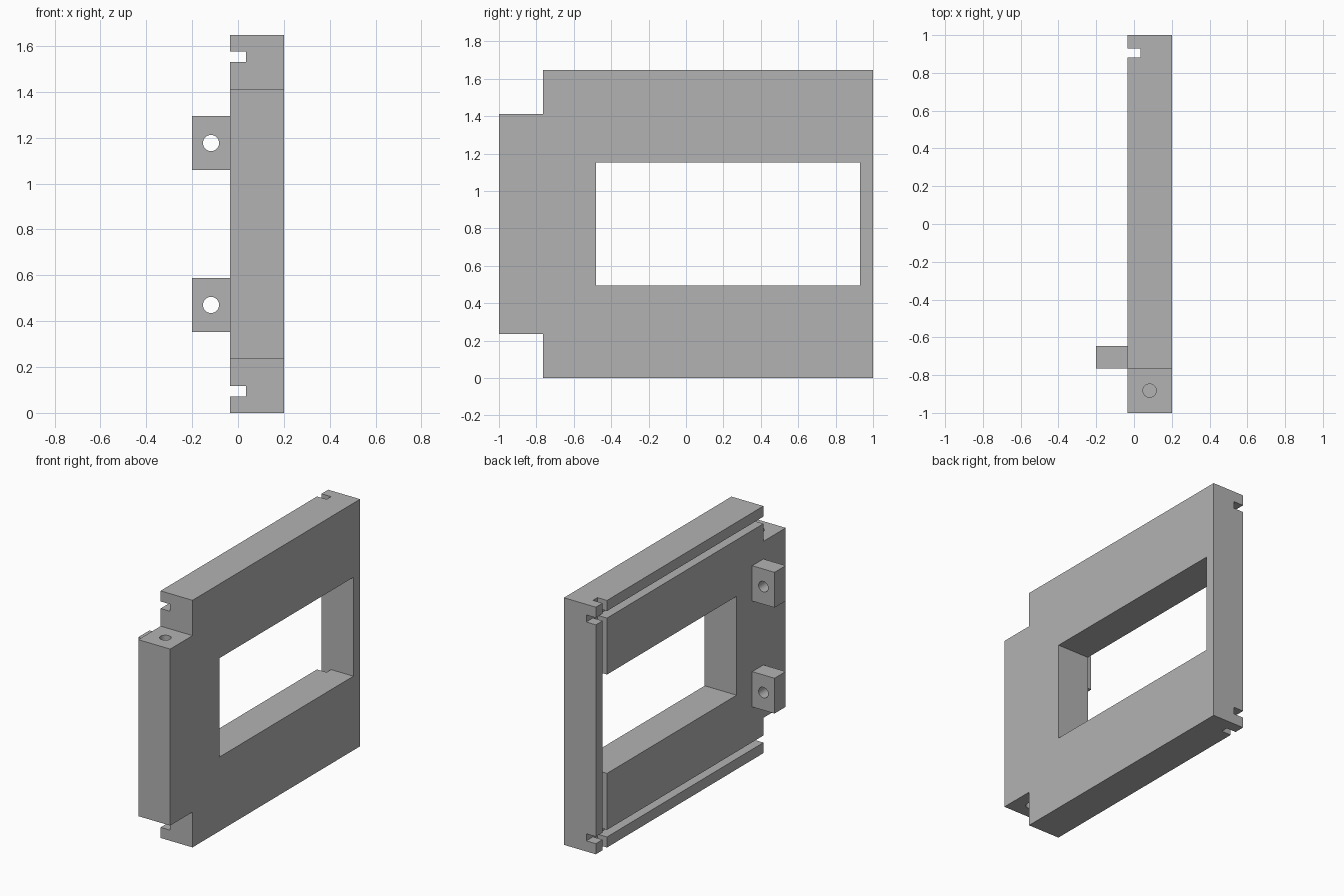
import bpy
import bmesh
from mathutils import Matrix, Vector

cube = bpy.data.objects.get("Cube")
if cube:
    bpy.data.objects.remove(cube, do_unlink=True)

U = 2 / 85                        # one design unit
ORIGIN = Vector((8.5, 42.5, 0))   # design-space point placed at the world origin

grey = bpy.data.materials.new("plain grey")
grey.use_nodes = True
grey.diffuse_color = (0.45, 0.45, 0.45, 1)
grey.node_tree.nodes["Principled BSDF"].inputs["Base Color"].default_value = (0.45, 0.45, 0.45, 1)


def finish(name, bm):
    bmesh.ops.translate(bm, vec=-ORIGIN, verts=bm.verts)
    bmesh.ops.scale(bm, vec=(U, U, U), verts=bm.verts)
    bmesh.ops.recalc_face_normals(bm, faces=bm.faces)
    mesh = bpy.data.meshes.new(name)
    bm.to_mesh(mesh)
    bm.free()
    mesh.materials.append(grey)
    ob = bpy.data.objects.new(name, mesh)
    bpy.context.collection.objects.link(ob)
    return ob


def box(name, lo, hi):
    lo, hi = Vector(lo), Vector(hi)
    bm = bmesh.new()
    bmesh.ops.create_cube(bm, size=1)
    bmesh.ops.scale(bm, vec=hi - lo, verts=bm.verts)
    bmesh.ops.translate(bm, vec=(lo + hi) / 2, verts=bm.verts)
    return finish(name, bm)


def rod(name, centre, axis, length, radius=1.5):
    bm = bmesh.new()
    turn = Vector((0, 0, 1)).rotation_difference(Vector(axis)).to_matrix().to_4x4()
    bmesh.ops.create_cone(bm, cap_ends=True, segments=32, radius1=radius, radius2=radius,
                          depth=length, matrix=Matrix.Translation(centre) @ turn)
    return finish(name, bm)


def cut(target, cutter):
    cutter.hide_render = True
    mod = target.modifiers.new("cut", 'BOOLEAN')
    mod.operation = 'DIFFERENCE'
    mod.solver = 'EXACT'
    mod.object = cutter
    bpy.context.view_layer.objects.active = target
    bpy.ops.object.modifier_apply(modifier=mod.name)
    bpy.data.objects.remove(cutter, do_unlink=True)


def smooth_holes(ob):
    bpy.ops.object.select_all(action='DESELECT')
    ob.select_set(True)
    bpy.context.view_layer.objects.active = ob
    bpy.ops.object.shade_smooth_by_angle(angle=0.6)


# Frame plate: stepped outline extruded through its thickness
outline = [(0, 10), (10, 10), (10, 0), (85, 0), (85, 70), (10, 70), (10, 60), (0, 60)]
bm = bmesh.new()
face = bm.faces.new([bm.verts.new((7, y, z)) for y, z in outline])
out = bmesh.ops.extrude_face_region(bm, geom=[face])
bmesh.ops.translate(bm, vec=(10, 0, 0),
                    verts=[g for g in out["geom"] if isinstance(g, bmesh.types.BMVert)])
plate = finish("frame_plate", bm)

# Window opening
cut(plate, box("window_cutter", (0, 22, 21), (20, 82, 49)))

# Panel grooves along the bottom, top and rear edges
for z in (3, 65):
    cut(plate, box("long_groove_cutter", (5, -2, z), (10, 90, z + 2)))
cut(plate, box("upright_groove_cutter", (5, 80, -2), (10, 82, 72)))

# Blind pivot holes in both ends of the hinge block
for z in (10, 60):
    cut(plate, rod("pivot_hole_cutter", (12, 5, z), (0, 0, 1), 20))
smooth_holes(plate)

# Drilled mounting lugs
for name, z in (("lower_lug", 20), ("upper_lug", 50)):
    lug = box(name, (0, 10, z - 5), (7, 15, z + 5))
    cut(lug, rod("lug_hole_cutter", (3.5, 12.5, z), (0, 1, 0), 12))
    smooth_holes(lug)
